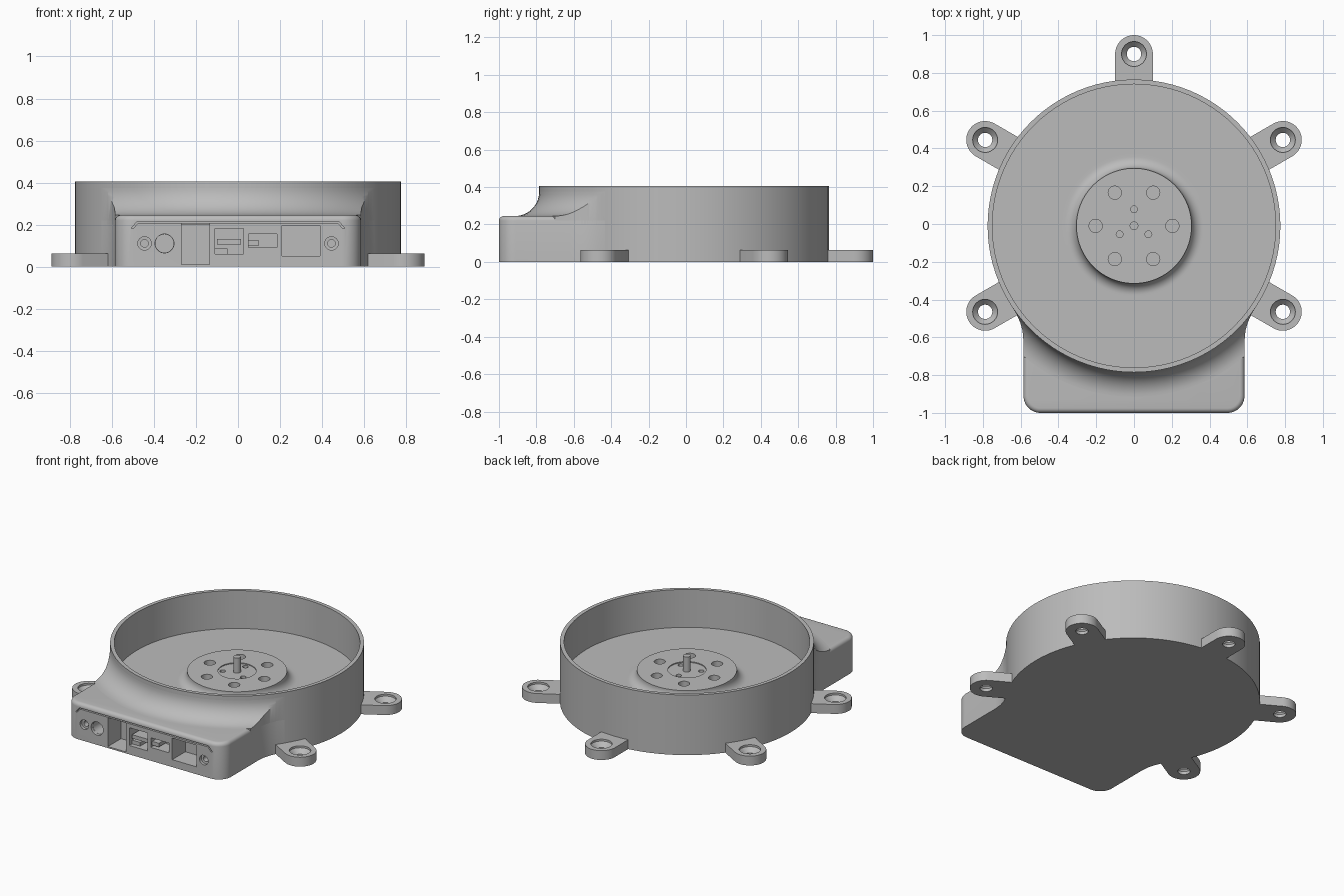
import bpy, bmesh
from math import sin, cos, pi, radians
from mathutils import Matrix, Vector

cube = bpy.data.objects.get("Cube")
if cube:
    bpy.data.objects.remove(cube)

CY = -0.01          # y of the drum axis
R_OUT, R_IN = 0.775, 0.75
RIM, FLOOR, HUB = 0.405, 0.15, 0.215
BOX_TOP = 0.245

grey = bpy.data.materials.new("light_grey")
grey.use_nodes = True
colour = (0.5, 0.5, 0.5, 1)
grey.diffuse_color = colour
grey.node_tree.nodes["Principled BSDF"].inputs["Base Color"].default_value = colour


def finish(name, bm):
    bmesh.ops.recalc_face_normals(bm, faces=bm.faces)
    mesh = bpy.data.meshes.new(name)
    bm.to_mesh(mesh)
    bm.free()
    mesh.materials.append(grey)
    ob = bpy.data.objects.new(name, mesh)
    bpy.context.scene.collection.objects.link(ob)
    return ob


def lathe(name, profile, place=Matrix(), steps=96, closed=False):
    """Spin an (r, z) profile round z, then move it into place."""
    bm = bmesh.new()
    vs = [bm.verts.new((r, 0, z)) for r, z in profile]
    pairs = list(zip(vs, vs[1:])) + ([(vs[-1], vs[0])] if closed else [])
    es = [bm.edges.new(p) for p in pairs]
    bmesh.ops.spin(bm, geom=vs + es, cent=(0, 0, 0), axis=(0, 0, 1),
                   angle=2 * pi, steps=steps)
    bmesh.ops.remove_doubles(bm, verts=bm.verts, dist=1e-5)
    bmesh.ops.transform(bm, matrix=place, verts=bm.verts)
    return finish(name, bm)


def prism(name, outline, z0, z1, place=Matrix(), round_top=0):
    """Extrude an (x, y) outline, optionally rounding the top edge."""
    bm = bmesh.new()
    face = bm.faces.new([bm.verts.new((x, y, z0)) for x, y in outline])
    out = bmesh.ops.extrude_face_region(bm, geom=[face])["geom"]
    top = [v for v in out if isinstance(v, bmesh.types.BMVert)]
    bmesh.ops.translate(bm, vec=(0, 0, z1 - z0), verts=top)
    if round_top:
        edges = [e for e in bm.edges if all(v in top for v in e.verts)]
        bmesh.ops.bevel(bm, geom=edges, offset=round_top, segments=5,
                        profile=0.5, affect='EDGES')
    bmesh.ops.transform(bm, matrix=place, verts=bm.verts)
    return finish(name, bm)


def block(name, x0, x1, y0, y1, z0, z1):
    return prism(name, [(x0, y0), (x1, y0), (x1, y1), (x0, y1)], z0, z1)


def boolean(ob, tools, operation='DIFFERENCE'):
    """Apply boolean tools to a part and drop the tools."""
    for tool in tools:
        tool.hide_render = True
        mod = ob.modifiers.new("bool", 'BOOLEAN')
        mod.object, mod.operation, mod.solver = tool, operation, 'EXACT'
    graph = bpy.context.evaluated_depsgraph_get()
    mesh = bpy.data.meshes.new_from_object(ob.evaluated_get(graph))
    ob.modifiers.clear()
    ob.data = mesh
    for tool in tools:
        bpy.data.objects.remove(tool)


def polar(radius, degrees, z=0):
    a = radians(degrees)
    return Matrix.Translation((radius * cos(a), CY + radius * sin(a), z))


def hole(place, radius, depth, steps=24):
    return lathe("cutter", [(0, -depth), (radius, -depth), (radius, 0.05), (0, 0.05)],
                 place, steps)


def arc(cx, cy, r, a0, a1, n):
    return [(cx + r * cos(radians(a0 + (a1 - a0) * i / n)),
             cy + r * sin(radians(a0 + (a1 - a0) * i / n))) for i in range(n + 1)]


axis = Matrix.Translation((0, CY, 0))

# Open drum with a raised, flared hub
flare = 0.06
drum = lathe("drum", [(0, 0), (R_OUT, 0), (R_OUT, RIM), (R_IN, RIM), (R_IN, FLOOR),
                      (0.38, FLOOR)]
             + arc(0.305 + flare, FLOOR + flare, flare, 270, 180, 10)
             + [(0.305, HUB), (0, HUB)], axis)
cuts = [hole(polar(0, 0, HUB), 0.117, 0.006, 48)]
cuts += [hole(polar(0.203, a, HUB), 0.035, 0.04) for a in range(0, 360, 60)]
cuts += [hole(polar(0.088, a, HUB), 0.018, 0.04, 16) for a in (90, 210, 330)]
# Underside screw holes
cuts += [hole(polar(0.537, a, -0.02), 0.022, -0.07, 16) for a in range(0, 360, 30)]
cuts += [hole(polar(0.34, a, -0.02), 0.018, -0.07, 16) for a in (90, 210, 330)]
boolean(drum, cuts)

lathe("shaft", [(0, 0.19), (0.023, 0.19), (0.023, 0.31), (0, 0.31)], axis, 24)

# Mounting tabs with countersunk holes
for i, a in enumerate((-30, 30, 90, 150, 210)):
    outline = arc(0.91, 0, 0.1, -90, 90, 20) + [(0.7, 0.1), (0.7, -0.1)]
    turn = axis @ Matrix.Rotation(radians(a), 4, 'Z')
    tab = prism(f"mounting_tab_{i + 1}", outline, 0, 0.063, turn)
    sink = lathe("cutter", [(0, -0.02), (0.038, -0.02), (0.038, 0.02), (0.066, 0.05),
                            (0.066, 0.09), (0, 0.09)], polar(0.91, a), 32)
    rim_cut = lathe("cutter", [(0, -0.1), (0.76, -0.1), (0.76, 0.5), (0, 0.5)], axis)
    boolean(tab, [sink, rim_cut])

# Connector housing at the front, with flared sides meeting the drum
half = arc(0.495, -0.91, 0.09, -90, 0, 10) + [
    (0.585, -0.62), (0.59, -0.565), (0.603, -0.52), (0.623, -0.475), (0.65, -0.432)]
footprint = half + [(-x, y) for x, y in reversed(half)]
housing = prism("connector_housing", footprint, 0, BOX_TOP, round_top=0.025)
cuts = [lathe("cutter", [(0, -0.1), (0.76, -0.1), (0.76, 0.5), (0, 0.5)], axis)]

# Port openings: x range, z range, depth
for x0, x1, z0, z1, depth in ((-0.27, -0.135, 0.01, 0.205, 0.14),
                              (-0.11, 0.025, 0.06, 0.18, 0.12),
                              (0.05, 0.185, 0.09, 0.155, 0.1),
                              (0.21, 0.39, 0.05, 0.195, 0.14)):
    cuts.append(block("cutter", x0, x1, -1.05, depth - 1, z0, z1))

# Round openings on the front face
facing = Matrix.Rotation(radians(90), 4, 'X')
for x, profile in ((-0.445, (0.032, 0.018)), (0.445, (0.032, 0.018)), (-0.35, (0.045, 0.044))):
    wide, narrow = profile
    cuts.append(lathe("cutter", [(0, -0.1), (narrow, -0.1), (narrow, -0.02), (wide, -0.019),
                                 (wide, 0.05), (0, 0.05)],
                      Matrix.Translation((x, -1, 0.11)) @ facing, 32))

# Thin seam over the port panel, bent down at both ends
seam = [(-0.51, 0.18), (-0.48, 0.215), (0.48, 0.215), (0.51, 0.18),
        (0.5, 0.18), (0.475, 0.207), (-0.475, 0.207), (-0.5, 0.18)]
cuts.append(prism("cutter", seam, -0.02, 0.05, Matrix.Translation((0, -1, 0)) @ facing))
boolean(housing, cuts)

# Contact tongues inside two of the ports
block("wide_port_tongue", -0.1, 0.015, -0.985, -0.87, 0.105, 0.13)
block("wide_port_step", -0.11, -0.05, -0.97, -0.87, 0.06, 0.085)
block("small_port_tongue", 0.05, 0.1, -0.985, -0.89, 0.1, 0.125)

# Concave sweep from the drum wall down to the housing top
r = 0.13
sweep = lathe("housing_sweep", [(0.76, 0.2), (R_OUT + r, 0.2)]
              + arc(R_OUT + r, BOX_TOP + r, r, 270, 180, 14)
              + [(0.76, BOX_TOP + r)], axis, closed=True)
boolean(sweep, [prism("cutter", footprint, 0.1, 0.5)], 'INTERSECT')

# Smooth the round walls and keep the edges crisp
bpy.ops.object.select_all(action='DESELECT')
for ob in bpy.context.scene.objects:
    if ob.type == 'MESH':
        ob.select_set(True)
        bpy.context.view_layer.objects.active = ob
bpy.ops.object.shade_smooth_by_angle(angle=radians(30))
